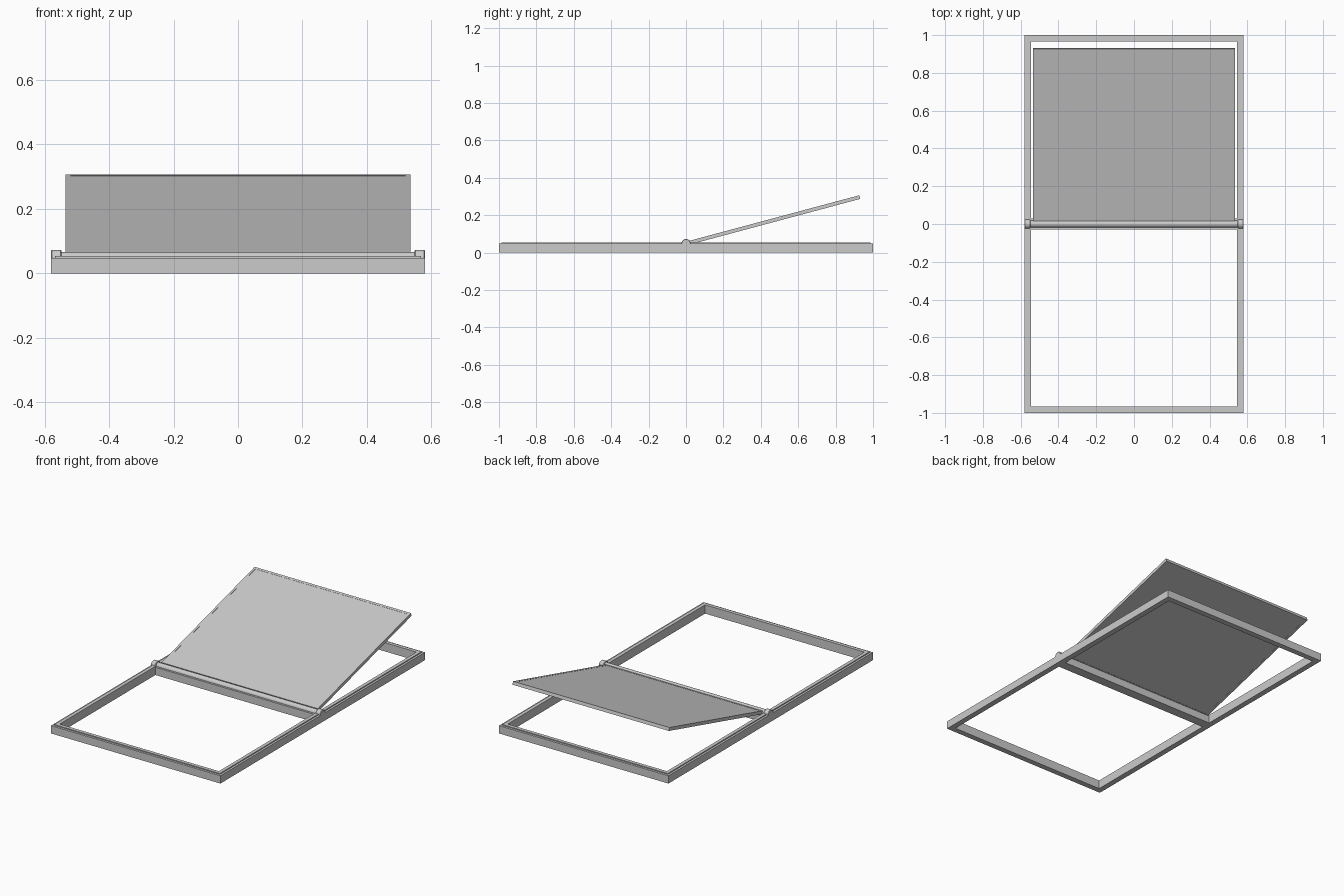
import bpy, bmesh, math
from mathutils import Matrix, Vector

if "Cube" in bpy.data.objects:
    bpy.data.objects.remove(bpy.data.objects["Cube"])

grey = bpy.data.materials.new("light_grey")
grey.diffuse_color = (0.6, 0.6, 0.6, 1)
grey.use_nodes = True
grey.node_tree.nodes["Principled BSDF"].inputs["Base Color"].default_value = grey.diffuse_color

TILT = math.radians(15)
PIVOT_Z = 0.048


def finish(name, bm, matrix=None):
    if matrix:
        bm.transform(matrix)
    bmesh.ops.recalc_face_normals(bm, faces=bm.faces)
    me = bpy.data.meshes.new(name)
    bm.to_mesh(me)
    bm.free()
    me.materials.append(grey)
    ob = bpy.data.objects.new(name, me)
    bpy.context.collection.objects.link(ob)
    return ob


def box(name, lo, hi, matrix=None):
    bm = bmesh.new()
    lo, hi = Vector(lo), Vector(hi)
    size = hi - lo
    m = Matrix.Translation((lo + hi) / 2) @ Matrix.Diagonal((*size, 1))
    bmesh.ops.create_cube(bm, size=1, matrix=m)
    return finish(name, bm, matrix)


def ring(name, x, y0, y1, width, z0, z1, matrix=None):
    """Closed rectangular frame, mitred at the corners."""
    bm = bmesh.new()
    loops = []
    for inset, z in ((0, z0), (0, z1), (width, z1), (width, z0)):
        a, b, c = x - inset, y0 + inset, y1 - inset
        loops.append([bm.verts.new(p) for p in
                      ((-a, b, z), (a, b, z), (a, c, z), (-a, c, z))])
    for i in range(4):
        p, q = loops[i], loops[(i + 1) % 4]
        for j in range(4):
            k = (j + 1) % 4
            bm.faces.new((p[j], p[k], q[k], q[j]))
    return finish(name, bm, matrix)


def rod(name, x0, x1, r, z, bevel=0):
    """Cylinder lying along x."""
    bm = bmesh.new()
    m = Matrix.Translation(((x0 + x1) / 2, 0, z)) @ Matrix.Rotation(math.pi / 2, 4, 'Y')
    bmesh.ops.create_cone(bm, cap_ends=True, segments=24, radius1=r, radius2=r,
                          depth=x1 - x0, matrix=m)
    if bevel:
        caps = [e for e in bm.edges if len({len(f.verts) for f in e.link_faces}) == 2]
        bmesh.ops.bevel(bm, geom=caps, offset=bevel, segments=1, affect='EDGES')
    ob = finish(name, bm)
    for p in ob.data.polygons:
        p.use_smooth = len(p.vertices) == 4 and abs(p.normal.x) < 0.1
    return ob


# Fixed outer frame with a raised sealing strip
ring("outer_frame", 0.58, -1, 1, 0.035, 0, 0.048)
ring("sealing_strip", 0.567, -0.987, 0.987, 0.022, 0.046, 0.054)

# Crossbar with its rounded rail and the pivot knuckles
box("crossbar", (-0.55, -0.03, 0), (0.55, 0.03, 0.048))
rod("pivot_rail", -0.55, 0.55, 0.018, PIVOT_Z)
for side, x0, x1 in (("left", -0.58, -0.548), ("right", 0.548, 0.58)):
    rod(side + "_knuckle", x0, x1, 0.025, PIVOT_Z, 0.003)

# Tilted sash: thin border around a nearly flush panel
tilt = Matrix.Translation((0, 0, PIVOT_Z)) @ Matrix.Rotation(TILT, 4, 'X')
ring("sash_border", 0.535, 0.02, 0.962, 0.015, -0.01, 0.01, tilt)
box("sash_panel", (-0.522, 0.033, -0.009), (0.522, 0.949, 0.009), tilt)
